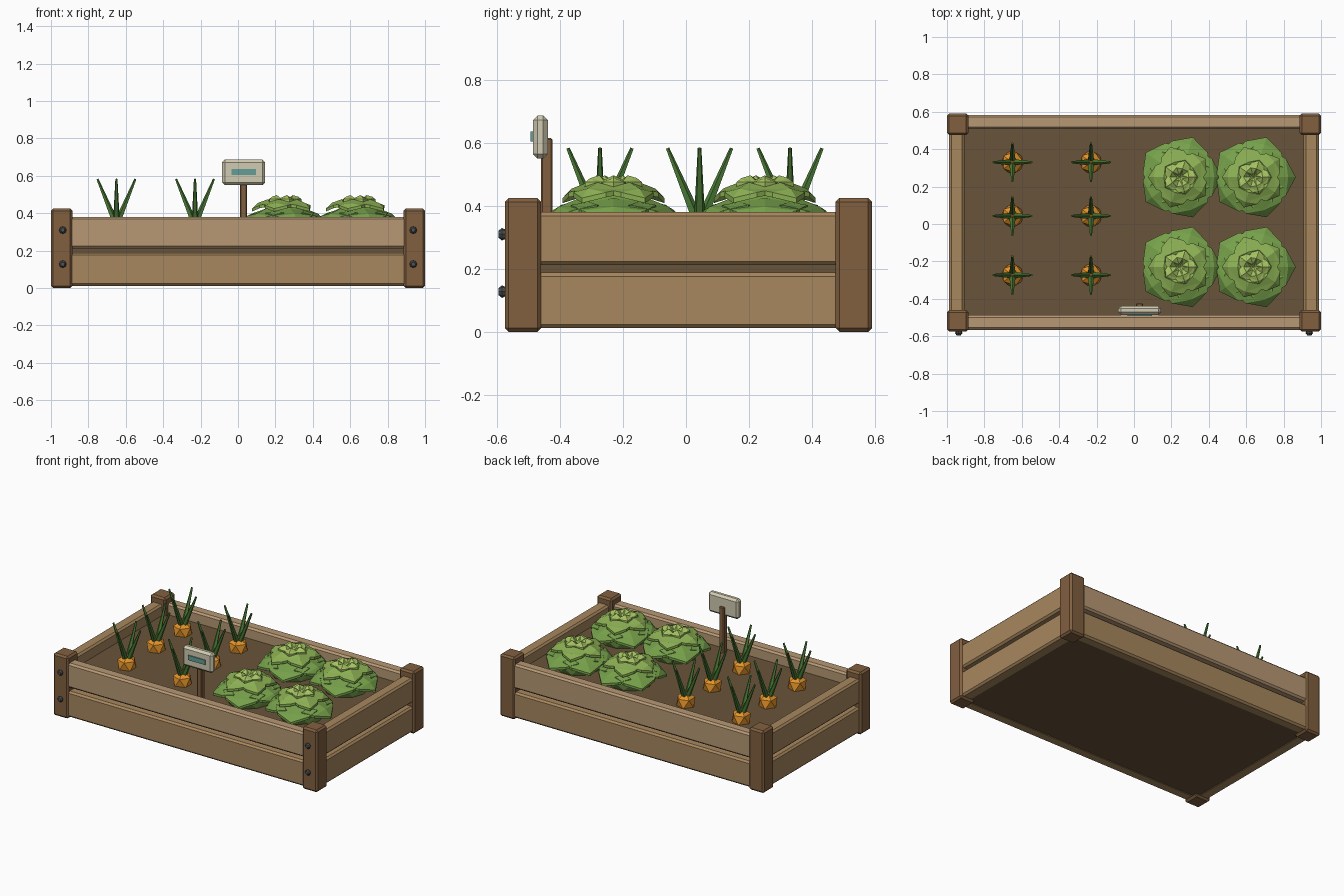
import bpy, bmesh, math
from mathutils import Vector, Matrix

if "Cube" in bpy.data.objects:
    bpy.data.objects.remove(bpy.data.objects["Cube"])


def mat(name, r, g, b):
    m = bpy.data.materials.new(name)
    m.diffuse_color = [(c / 255) ** 2.2 for c in (r, g, b)] + [1]
    m.use_nodes = True
    m.node_tree.nodes["Principled BSDF"].inputs["Base Color"].default_value = m.diffuse_color
    return m


POST = mat("post_wood", 128, 96, 66)
WOOD = mat("plank_wood", 166, 134, 94)
LIGHT = mat("light_wood", 182, 151, 116)
SOIL = mat("soil", 104, 84, 60)
STEEL = mat("steel", 80, 84, 86)
CREAM = mat("cream", 208, 202, 176)
TEAL = mat("teal", 100, 155, 148)
ORANGE = mat("carrot_orange", 228, 146, 46)
STALK = mat("stalk_green", 76, 122, 56)
LEAVES = [mat("leaf_outer", 118, 160, 76), mat("leaf_middle", 138, 174, 84),
          mat("leaf_inner", 164, 194, 98)]


def finish(bm, name, material):
    bmesh.ops.recalc_face_normals(bm, faces=bm.faces)
    me = bpy.data.meshes.new(name)
    bm.to_mesh(me)
    bm.free()
    me.materials.append(material)
    ob = bpy.data.objects.new(name, me)
    bpy.context.collection.objects.link(ob)
    return ob


def box(name, lo, hi, material, bevel=0.0):
    """Chamfered box between two corners."""
    lo, hi = Vector(lo), Vector(hi)
    bm = bmesh.new()
    bmesh.ops.create_cube(bm, size=1, matrix=Matrix.Translation((lo + hi) / 2)
                          @ Matrix.Diagonal((*(hi - lo), 1)))
    if bevel:
        bmesh.ops.bevel(bm, geom=bm.edges[:], offset=bevel, segments=1, affect='EDGES')
    return finish(bm, name, material)


def rod(bm, a, b, r1, r2, sides):
    """Tapered rod from a to b."""
    a, b = Vector(a), Vector(b)
    rot = (b - a).to_track_quat('Z', 'Y').to_matrix().to_4x4()
    bmesh.ops.create_cone(bm, cap_ends=True, segments=sides, radius1=r1, radius2=r2,
                          depth=(b - a).length, matrix=Matrix.Translation((a + b) / 2) @ rot)


# Soil block and corner posts
box("soil", (-0.925, -0.5, 0.015), (0.925, 0.52, 0.305), SOIL)
for sx, side in ((-1, "left"), (1, "right")):
    for y0, end in ((-0.575, "front"), (0.475, "back")):
        xs = sorted((sx, sx * 0.885))
        box(f"{end}_{side}_post", (xs[0], y0, 0), (xs[1], y0 + 0.115, 0.425), POST, 0.012)

# Two planks per side
for z0, z1, level in ((0.012, 0.188, "lower"), (0.212, 0.38, "upper")):
    m = LIGHT if level == "upper" else WOOD
    box(f"front_{level}_plank", (-0.9, -0.566, z0), (0.9, -0.487, z1), m, 0.012)
    box(f"back_{level}_plank", (-0.9, 0.507, z0), (0.9, 0.584, z1), m, 0.012)
    for sx, side in ((-1, "left"), (1, "right")):
        xs = sorted((sx * 0.907, sx * 0.988))
        box(f"{side}_{level}_plank", (xs[0], -0.48, z0), (xs[1], 0.495, z1), WOOD, 0.012)

# Bolts on the front posts
for x in (-0.937, 0.937):
    for z in (0.128, 0.31):
        bm = bmesh.new()
        rod(bm, (x, -0.573, z), (x, -0.584, z), 0.015, 0.02, 8)
        rod(bm, (x, -0.584, z), (x, -0.595, z), 0.02, 0.011, 8)
        finish(bm, "bolt", STEEL)

# Marker sign
box("sign_stake", (0.01, -0.46, 0.29), (0.048, -0.424, 0.615), POST, 0.005)
box("sign_board", (-0.085, -0.486, 0.55), (0.145, -0.438, 0.687), CREAM, 0.015)
box("sign_stripe", (-0.035, -0.493, 0.604), (0.095, -0.48, 0.636), TEAL)

# Carrots with four splayed stalks each
for cx in (-0.65, -0.23):
    for cy in (-0.273, 0.043, 0.33):
        bm = bmesh.new()
        bmesh.ops.create_icosphere(bm, subdivisions=1, radius=0.066,
                                   matrix=Matrix.Translation((cx, cy, 0.33)))
        finish(bm, "carrot", ORANGE)
        bm = bmesh.new()
        for i in range(4):
            dx, dy = round(math.cos(i * math.pi / 2)), round(math.sin(i * math.pi / 2))
            rod(bm, (cx + dx * 0.012, cy + dy * 0.012, 0.365),
                (cx + dx * 0.102, cy + dy * 0.102, 0.583), 0.018, 0.006, 5)
        finish(bm, "carrot_stalks", STALK)


def leaf(bm, angle, length, width, heights, thick=0.016):
    """Broad folded leaf, arching outwards from the heart, with a thin underside."""
    root, crest, tip = heights
    rows = ((0.05, 0.25, root, 0.0), (0.5, 1.0, crest, -0.022),
            (0.82, 0.75, (crest * 0.6 + tip * 0.4), -0.012))
    turn = Matrix.Rotation(angle, 3, 'Z')
    layers = []
    for drop in (0, thick):
        grid = []
        for t, w, z, fold in rows:
            grid.append([bm.verts.new(turn @ Vector((length * (t - 0.06 * abs(s)), s * w * width,
                                                     z + fold * abs(s) - drop)))
                         for s in (-1, 0, 1)])
        end = bm.verts.new(turn @ Vector((length, 0, tip - drop)))
        faces = []
        for a, b in zip(grid, grid[1:]):
            for k in (0, 1):
                p, q, r, s = a[k], a[k + 1], b[k + 1], b[k]
                tris = ((p, q, s), (q, r, s)) if k else ((p, q, r), (p, r, s))
                for tri in tris:
                    bm.faces.new(tri)
        for k in (0, 1):
            bm.faces.new((grid[-1][k], grid[-1][k + 1], end))
        layers.append([*(g[0] for g in grid), end, *(g[2] for g in reversed(grid)), grid[0][1]])
    # close the rim
    top, low = layers
    for i in range(len(top)):
        j = (i + 1) % len(top)
        bm.faces.new((top[i], top[j], low[j], low[i]))


# Lettuce heads: three rings of leaves around a core
RINGS = (("outer", 5, 0.0, 0.225, 0.135, (0.39, 0.425, 0.355)),
         ("middle", 5, math.pi / 5, 0.17, 0.085, (0.435, 0.475, 0.425)),
         ("inner", 5, 0.0, 0.095, 0.045, (0.46, 0.497, 0.475)))
for cx in (0.245, 0.64):
    for cy in (-0.23, 0.25):
        for (name, n, start, length, width, heights), m in zip(RINGS, LEAVES):
            bm = bmesh.new()
            for i in range(n):
                leaf(bm, start + i * math.tau / n, length, width, heights)
            finish(bm, f"lettuce_{name}_leaves", m).location = (cx, cy, 0)
        bm = bmesh.new()
        bmesh.ops.create_icosphere(bm, subdivisions=2, radius=1,
                                   matrix=Matrix.Translation((cx, cy, 0.355))
                                   @ Matrix.Diagonal((0.16, 0.16, 0.1, 1)))
        finish(bm, "lettuce_core", LEAVES[0])
